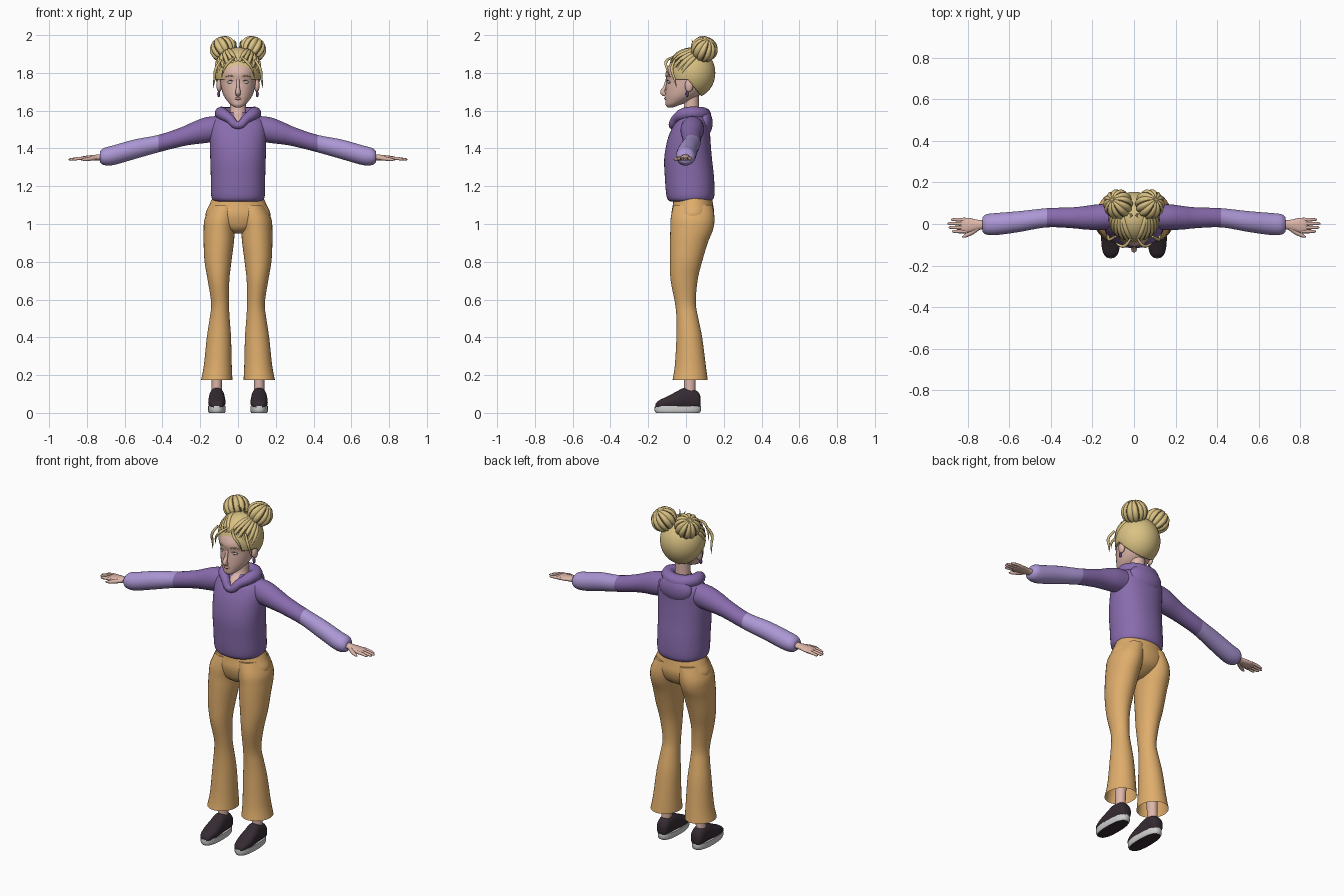
import bpy, bmesh, math
from mathutils import Vector, Matrix

if "Cube" in bpy.data.objects:
    bpy.data.objects.remove(bpy.data.objects["Cube"], do_unlink=True)


def material(name, r, g, b):
    m = bpy.data.materials.new(name)
    m.use_nodes = True
    m.diffuse_color = (r, g, b, 1)
    m.node_tree.nodes["Principled BSDF"].inputs["Base Color"].default_value = (r, g, b, 1)
    return m


PURPLE = material("hoodie purple", .25, .15, .42)
LILAC = material("sleeve lilac", .41, .31, .66)
ORANGE = material("trouser orange", .74, .42, .15)
BLONDE = material("hair blonde", .70, .54, .23)
SKIN = material("skin", .73, .47, .40)
DARK = material("shoe dark", .035, .024, .032)
WHITE = material("sole white", .62, .62, .62)
LIP = material("lip rose", .52, .26, .23)
BROWN = material("hair shadow brown", .22, .15, .06)
EARRING = material("earring violet", .10, .05, .16)


def finish(name, bm, *mats, rule=None, angle=50):
    """Turn a bmesh into a smooth-shaded object, colouring faces by an optional rule."""
    bmesh.ops.recalc_face_normals(bm, faces=bm.faces)
    if rule:
        for f in bm.faces:
            f.material_index = rule(f)
    me = bpy.data.meshes.new(name)
    bm.to_mesh(me)
    bm.free()
    for m in mats:
        me.materials.append(m)
    me.shade_smooth()
    me.set_sharp_from_angle(angle=math.radians(angle))
    ob = bpy.data.objects.new(name, me)
    bpy.context.collection.objects.link(ob)
    return ob


def smooth_rings(rings, steps):
    """Catmull-Rom interpolation through ring parameters."""
    rows = [Vector(r) for r in rings]
    out = []
    for i in range(len(rows) - 1):
        a, b, c, d = rows[max(i - 1, 0)], rows[i], rows[i + 1], rows[min(i + 2, len(rows) - 1)]
        for k in range(steps):
            t = k / steps
            out.append(b + (c - a) * t / 2 + (a - b * 5 / 2 + c * 2 - d / 2) * t * t
                       + (b * 3 - a - c * 3 + d) * t ** 3 / 2)
    return out + [rows[-1]]


def loft(name, axis, rings, *mats, side=1, n=32, power=2, steps=4, caps=(True, True), rule=None, angle=50):
    """Skin ellipses along an axis: (position, centre1, centre2, radius1, radius2)."""
    bm = bmesh.new()
    loops = []
    for pos, c1, c2, r1, r2 in smooth_rings(rings, steps):
        loop = []
        for i in range(n):
            a = math.tau * i / n
            u, v = (math.copysign(abs(w) ** (2 / power), w) for w in (math.cos(a), math.sin(a)))
            p, q = c1 + r1 * u, c2 + r2 * v
            x, y, z = {"x": (pos, p, q), "y": (p, pos, q), "z": (p, q, pos)}[axis]
            loop.append(bm.verts.new((side * x, y, z)))
        loops.append(loop)
    for lo, hi in zip(loops, loops[1:]):
        for i in range(n):
            bm.faces.new((lo[i], lo[(i + 1) % n], hi[(i + 1) % n], hi[i]))
    for cap, loop in zip(caps, (loops[0], loops[-1])):
        if cap:
            bm.faces.new(loop)
    return finish(name, bm, *mats, rule=rule, angle=angle)


def tube(name, points, mat, side=1, cyclic=False):
    """Smooth tapered tube through (x, y, z, radius) points."""
    cu = bpy.data.curves.new(name, "CURVE")
    cu.dimensions, cu.bevel_depth, cu.bevel_resolution = "3D", 1, 3
    cu.resolution_u, cu.use_fill_caps = 8, True
    sp = cu.splines.new("BEZIER")
    sp.bezier_points.add(len(points) - 1)
    sp.use_cyclic_u = cyclic
    for bp, (x, y, z, r) in zip(sp.bezier_points, points):
        bp.co, bp.radius = (side * x, y, z), r
        bp.handle_left_type = bp.handle_right_type = "AUTO"
    tmp = bpy.data.objects.new(name + " path", cu)
    bpy.context.collection.objects.link(tmp)
    dg = bpy.context.evaluated_depsgraph_get()
    me = bpy.data.meshes.new_from_object(tmp.evaluated_get(dg))
    bm = bmesh.new()
    bm.from_mesh(me)
    bpy.data.objects.remove(tmp, do_unlink=True)
    bpy.data.meshes.remove(me)
    return finish(name, bm, mat)


def ball(centre, radii, u=32, v=20):
    bm = bmesh.new()
    bmesh.ops.create_uvsphere(bm, u_segments=u, v_segments=v, radius=1,
                              matrix=Matrix.Translation(centre) @ Matrix.Diagonal((*radii, 1)))
    return bm


# Head, neck and face
loft("head", "z", [(1.616, 0, -.085, .012, .012), (1.63, 0, -.07, .036, .037), (1.65, 0, -.045, .056, .064),
                   (1.68, 0, -.02, .076, .089), (1.72, 0, 0, .089, .107), (1.76, 0, .01, .095, .114),
                   (1.8, 0, .01, .099, .118), (1.85, 0, .012, .094, .096), (1.89, 0, .02, .07, .07),
                   (1.91, 0, .03, .03, .03)], SKIN)
loft("neck", "z", [(1.5, 0, .01, .055, .075), (1.53, 0, .01, .055, .082), (1.565, 0, .017, .05, .064),
                   (1.6, 0, .028, .043, .042), (1.7, 0, .03, .042, .04)], SKIN)
tube("nose", [(0, -.1, 1.765, .008), (0, -.112, 1.725, .009), (0, -.123, 1.697, .014), (0, -.108, 1.684, .012)], SKIN)
tube("lips", [(-.023, -.1, 1.664, .003), (0, -.108, 1.664, .008), (.023, -.1, 1.664, .003)], LIP)

# Hair cap, cut away around face and ears
CAP, SIZE = Vector((0, .03, 1.8)), Vector((.122, .125, .135))
bm = ball(CAP, SIZE, 64, 40)
ear_line, slope = Vector((0, .01, 1.765)), Vector((0, 1, .8))
for normal in (slope, Vector((0, 0, 1))):
    bmesh.ops.bisect_plane(bm, geom=bm.verts[:] + bm.edges[:] + bm.faces[:], plane_co=ear_line, plane_no=normal)
gone = [f for f in bm.faces if f.calc_center_median().z < ear_line.z
        and (f.calc_center_median() - ear_line).dot(slope) < 0]
bmesh.ops.delete(bm, geom=gone, context="FACES")
cap = finish("hair_cap", bm, BLONDE)
thick = cap.modifiers.new("thickness", "SOLIDIFY")
thick.thickness, thick.offset = .025, -1


def lock(name, start, end, radius, mat, side, lift=1.0):
    """Strand hugging the hair cap between two directions."""
    a, b = Vector(start).normalized(), Vector(end).normalized()
    pts = []
    for k in range(6):
        p = CAP + a.slerp(b, k / 5) * SIZE * lift
        pts.append((*p, radius * (.35 + .65 * math.sin(math.pi * (k + .5) / 6))))
    tube(name, pts, mat, side)


for s, label in ((1, "left"), (-1, "right")):
    # Swept-back locks with darker partings between them
    for i in range(6):
        t = i / 5
        start = (.06 + .85 * t, -1 + .55 * t, .5 - .5 * t)
        lock(f"{label}_lock_{i}", start, (.5, .3 + .2 * t, .9), .013, BLONDE, s, .97)
        if i < 4:
            lock(f"{label}_parting_{i}", (start[0] + .1, start[1] + .06, start[2]), (.5, .3, .9), .004, BROWN, s, 1.01)
    # Loose wisps
    tube(f"{label}_temple_wisp", [(.09, -.06, 1.87, .006), (.118, -.075, 1.82, .008), (.125, -.06, 1.765, .006),
                                  (.132, -.05, 1.72, .001)], BLONDE, s)
    tube(f"{label}_forehead_wisp", [(.015, -.07, 1.885, .005), (.045, -.105, 1.86, .008), (.075, -.1, 1.82, .006),
                                    (.088, -.085, 1.775, .001)], BLONDE, s)
    tube(f"{label}_bun_wisp", [(.02, .05, 1.92, .005), (.012, .04, 1.955, .004), (.02, .03, 1.975, .001)], BLONDE, s)

    # Bun: ribbed ball tilted outward, with darker grooves
    bm = ball((0, 0, 0), (1, 1, 1), 72, 24)
    for v in bm.verts:
        ridge = abs(math.sin(6 * math.atan2(v.co.y, v.co.x))) * math.hypot(v.co.x, v.co.y)
        v.co *= .064 + .009 * ridge
    tilt = Vector((s * .45, .35, .8)).to_track_quat("Z", "Y").to_matrix().to_4x4()
    place = Matrix.Translation((s * .077, .096, 1.926)) @ tilt
    bm.transform(place)
    finish(f"{label}_bun", bm, BLONDE)
    for i in range(0, 12, 2):
        a = math.tau * i / 12
        arc = [place @ Vector((.064 * math.cos(a) * math.sin(w), .064 * math.sin(a) * math.sin(w), .064 * math.cos(w)))
               for w in (.5, 1, 1.5, 2, 2.5)]
        tube(f"{label}_bun_groove_{i}", [(*p, .0035) for p in arc], BROWN)

    # Eyes, ears and earrings
    finish(f"{label}_eye", ball((s * .038, -.087, 1.75), (.018, .011, .008)), WHITE)
    tube(f"{label}_lash", [(.019, -.098, 1.754, .001), (.038, -.098, 1.76, .002), (.058, -.084, 1.754, .001)], BROWN, s)
    tube(f"{label}_brow", [(.016, -.103, 1.778, .002), (.04, -.098, 1.786, .004), (.066, -.08, 1.778, .001)], BLONDE, s)
    finish(f"{label}_ear", ball((s * .1, .016, 1.732), (.014, .022, .034)), SKIN)
    finish(f"{label}_earring", ball((s * .102, .006, 1.688), (.008, .008, .016)), EARRING)

    # Sleeve with lilac forearm
    loft(f"{label}_sleeve", "x", [(.09, .035, 1.507, .06, .066), (.17, .033, 1.497, .062, .068),
                                  (.24, .03, 1.48, .056, .059), (.3, .03, 1.461, .05, .051),
                                  (.42, .03, 1.426, .046, .046), (.55, .012, 1.395, .05, .052),
                                  (.66, 0, 1.364, .053, .052), (.71, -.002, 1.357, .049, .045),
                                  (.73, -.003, 1.355, .035, .03)], PURPLE, LILAC, side=s,
         rule=lambda f: int(abs(f.calc_center_median().x) > .42))

    # Hand
    loft(f"{label}_palm", "x", [(.71, -.003, 1.354, .023, .018), (.75, -.004, 1.352, .024, .015),
                                (.79, -.006, 1.349, .034, .014), (.825, -.006, 1.347, .036, .011),
                                (.835, -.006, 1.346, .028, .006)], SKIN, side=s, n=20)
    for i, reach in enumerate((.877, .893, .898, .882)):
        y = -.036 + i * .019
        tube(f"{label}_finger_{i}", [(.81, y, 1.348, .009), (.85, y, 1.346, .0085), (reach - .01, y, 1.342, .007),
                                     (reach, y, 1.341, .003)], SKIN, s)
    tube(f"{label}_thumb", [(.75, -.018, 1.35, .012), (.785, -.043, 1.345, .011), (.815, -.058, 1.341, .008),
                            (.828, -.063, 1.34, .003)], SKIN, s)

    # Flared trouser leg, open at the hem
    loft(f"{label}_trouser_leg", "z", [(.175, .1125, .022, .083, .093), (.25, .107, .023, .074, .082),
                                       (.4, .101, .0175, .064, .068), (.5, .097, .0075, .053, .058),
                                       (.58, .095, -.003, .047, .055), (.7, .103, -.01, .057, .071),
                                       (.8, .106, 0, .071, .085), (.9, .102, .015, .08, .1),
                                       (.97, .099, .03, .083, .113), (1.03, .09, .035, .086, .116),
                                       (1.1, .07, .037, .072, .104)], ORANGE, side=s, caps=(False, True))

    # Ankle and shoe
    loft(f"{label}_ankle", "z", [(.08, .112, .02, .03, .032), (.15, .112, .02, .027, .03),
                                 (.35, .105, .018, .035, .038)], SKIN, side=s)
    loft(f"{label}_shoe", "y", [(-.162, .112, .035, .018, .012), (-.145, .112, .043, .034, .022),
                                (-.1, .112, .053, .045, .034), (-.05, .112, .065, .044, .048),
                                (-.01, .112, .075, .041, .057), (.04, .112, .072, .039, .053),
                                (.068, .112, .064, .033, .042), (.078, .112, .055, .018, .026)],
         DARK, side=s, power=2.3)
    loft(f"{label}_sole", "z", [(0, .112, -.044, .042, .115), (.012, .112, -.043, .047, .123),
                                (.036, .112, -.043, .046, .122)], WHITE, DARK, side=s, power=2.5, steps=2,
         rule=lambda f: int(f.normal.z < -.8), angle=35)

# Trouser hips
loft("trouser_hips", "z", [(.95, 0, .02, .03, .04), (.97, 0, .025, .09, .075), (1, 0, .033, .15, .1),
                           (1.05, 0, .036, .172, .113), (1.1, 0, .037, .152, .107), (1.15, 0, .035, .13, .1)], ORANGE)

# Hoodie body and hood
loft("hoodie_body", "z", [(1.118, 0, .022, .115, .1), (1.128, 0, .023, .134, .118), (1.16, 0, .023, .143, .128),
                          (1.25, 0, .018, .144, .13), (1.35, 0, .011, .147, .126), (1.45, 0, .016, .15, .113),
                          (1.52, 0, .029, .15, .097), (1.56, 0, .036, .125, .079), (1.59, 0, .042, .075, .055)],
     PURPLE, n=48, power=2.2)
half = [(.045, -.052, 1.558, .025), (.083, -.005, 1.583, .034), (.08, .055, 1.585, .036)]
tube("hood_collar", [(0, -.072, 1.522, .02)] + half + [(0, .093, 1.578, .04)]
     + [(-x, y, z, r) for x, y, z, r in reversed(half)], PURPLE, cyclic=True)
finish("hood_drape", ball((0, .095, 1.535), (.105, .046, .075)), PURPLE)
